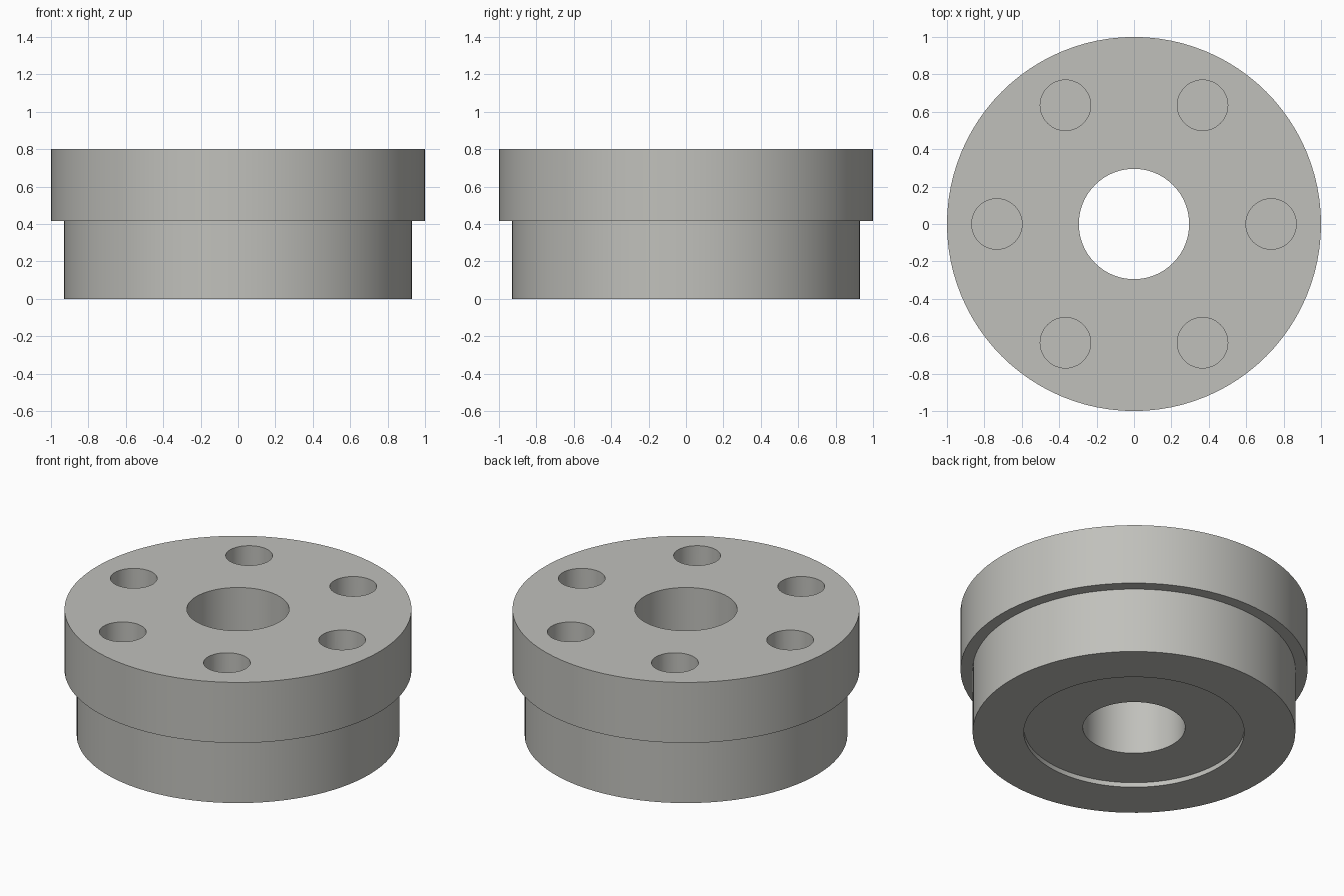
import bpy, bmesh, math

if "Cube" in bpy.data.objects:
    bpy.data.objects.remove(bpy.data.objects["Cube"])

SEGMENTS = 96


def lathe(name, profile, closed, segments):
    """Revolve an (r, z) profile around the z axis."""
    bm = bmesh.new()
    verts = [bm.verts.new((r, 0, z)) for r, z in profile]
    edges = [bm.edges.new(p) for p in zip(verts, verts[1:])]
    if closed:
        edges.append(bm.edges.new((verts[-1], verts[0])))
    bmesh.ops.spin(bm, geom=verts + edges, cent=(0, 0, 0), axis=(0, 0, 1),
                   angle=math.tau, steps=segments, use_duplicate=False)
    bmesh.ops.remove_doubles(bm, verts=bm.verts[:], dist=1e-5)
    bmesh.ops.recalc_face_normals(bm, faces=bm.faces[:])
    mesh = bpy.data.meshes.new(name)
    bm.to_mesh(mesh)
    bm.free()
    obj = bpy.data.objects.new(name, mesh)
    bpy.context.collection.objects.link(obj)
    return obj


metal = bpy.data.materials.new("light grey metal")
metal.diffuse_color = (0.53, 0.53, 0.50, 1)
metal.use_nodes = True
metal.node_tree.nodes["Principled BSDF"].inputs["Base Color"].default_value = metal.diffuse_color

# Stepped flange body with a through bore and a shallow recess underneath
body = lathe("flange_body", [
    (0.295, 0.03), (0.635, 0.03), (0.635, 0.0), (0.93, 0.0),
    (0.93, 0.415), (1.0, 0.415), (1.0, 0.80), (0.295, 0.80)], True, SEGMENTS)
body.data.materials.append(metal)

# Ring of six blind bolt holes, as one cutter
bm = bmesh.new()
HOLE_TOP, HOLE_FLOOR = 0.9, 0.415
for i in range(6):
    a = i * math.tau / 6
    new = bmesh.ops.create_cone(bm, cap_ends=True, segments=48, radius1=0.135,
                                radius2=0.135, depth=HOLE_TOP - HOLE_FLOOR)
    bmesh.ops.translate(bm, verts=new["verts"], vec=(
        0.733 * math.cos(a), 0.733 * math.sin(a), (HOLE_TOP + HOLE_FLOOR) / 2))
mesh = bpy.data.meshes.new("bolt_hole_cutter")
bm.to_mesh(mesh)
bm.free()
mesh.materials.append(metal)
cutter = bpy.data.objects.new("bolt_hole_cutter", mesh)
bpy.context.collection.objects.link(cutter)

# Cut the holes, then drop the helper
cut = body.modifiers.new("bolt_holes", "BOOLEAN")
cut.operation = "DIFFERENCE"
cut.solver = "EXACT"
cut.object = cutter
bpy.context.view_layer.objects.active = body
body.select_set(True)
bpy.ops.object.modifier_apply(modifier=cut.name)
bpy.data.objects.remove(cutter)

# Smooth round walls with crisp rims
bpy.ops.object.shade_smooth_by_angle(angle=math.radians(30))
